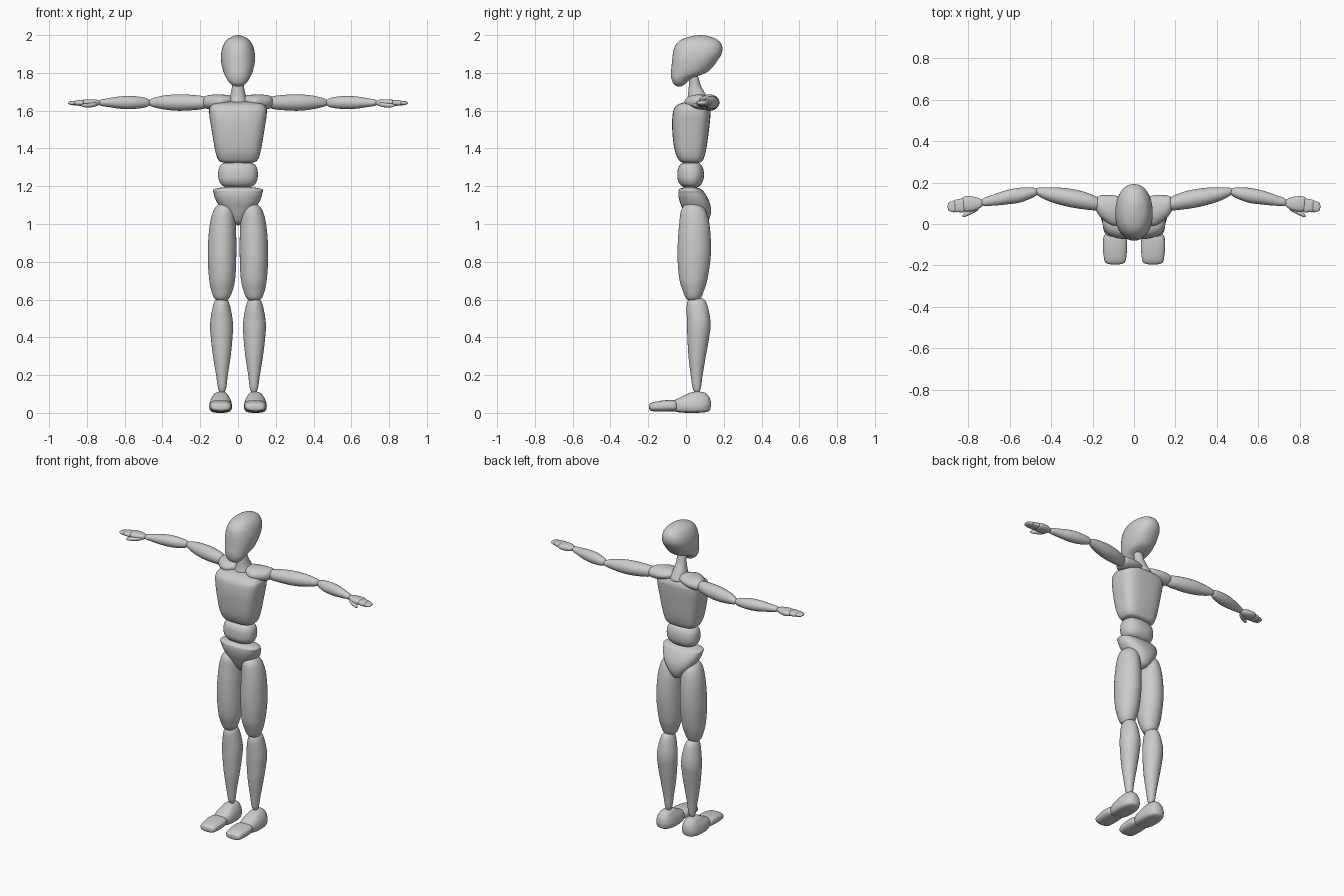
import bpy, bmesh, math

SEG, STEPS = 40, 6


def spline(a, b, c, d, t):
    return [0.5 * (2 * q + (r - p) * t + (2 * p - 5 * q + 4 * r - s) * t * t
                   + (3 * q - p - 3 * r + s) * t ** 3) for p, q, r, s in zip(a, b, c, d)]


def loft(name, rows, axis='z', n=2.0, side=1):
    """Smooth closed body. Row = (pos, u0, u1, v0, v1); first and last row = pole (pos, u, v).
    axis z: u,v = x,y   axis x: u,v = y,z   axis y: u,v = x,z"""
    rows = [(r[0], r[1], r[1], r[2], r[2]) if len(r) == 3 else r for r in rows]
    flip = lambda r: (r[0], r[2], r[1], r[4], r[3])
    ext = [flip(rows[1])] + rows + [flip(rows[-2])]
    rings = []
    for i in range(len(rows) - 1):
        rings += [spline(*ext[i:i + 4], k / STEPS) for k in range(STEPS)]
    rings.append(rows[-1])
    bm = bmesh.new()

    def vert(t, u, v):
        p = {'z': (u, v, t), 'x': (t, u, v), 'y': (u, t, v)}[axis]
        return bm.verts.new((p[0] * side, p[1], p[2]))

    def ring(r):
        t, u0, u1, v0, v1 = r
        out = []
        for k in range(SEG):
            a = 2 * math.pi * k / SEG
            c, s = math.cos(a), math.sin(a)
            cu = math.copysign(abs(c) ** (2 / n), c)
            sv = math.copysign(abs(s) ** (2 / n), s)
            out.append(vert(t, (u0 + u1) / 2 + cu * (u1 - u0) / 2,
                            (v0 + v1) / 2 + sv * (v1 - v0) / 2))
        return out

    loops = [ring(r) for r in rings[1:-1]]
    for a, b in zip(loops, loops[1:]):
        for k in range(SEG):
            j = (k + 1) % SEG
            bm.faces.new((a[k], a[j], b[j], b[k]))
    for lp, r in ((loops[0], rings[0]), (loops[-1], rings[-1])):
        tip = vert(r[0], r[1], r[3])
        for k in range(SEG):
            bm.faces.new((lp[k], lp[(k + 1) % SEG], tip))
    bmesh.ops.recalc_face_normals(bm, faces=bm.faces)
    for f in bm.faces:
        f.smooth = True
    me = bpy.data.meshes.new(name)
    bm.to_mesh(me)
    bm.free()
    ob = bpy.data.objects.new(name, me)
    bpy.context.collection.objects.link(ob)
    return ob


def mid(z, x, y0, y1):
    return (z, -x, x, y0, y1)


# head: egg shape with the chin pushed forward
loft("head", [(1.727, 0, -.035), mid(1.74, .037, -.064, -.005), mid(1.77, .06, -.077, .03),
              mid(1.80, .075, -.08, .105), mid(1.83, .084, -.077, .14),
              mid(1.87, .09, -.073, .17), mid(1.91, .088, -.068, .191),
              mid(1.95, .076, -.053, .188), mid(1.982, .05, -.012, .155),
              (2.0, 0, .075)], n=2.2)
# neck
loft("neck", [(1.63, 0, .06), mid(1.635, .055, .005, .125), mid(1.68, .042, .01, .108),
              mid(1.73, .031, .015, .08), mid(1.79, .027, .018, .06), (1.80, 0, .04)])
# chest: boxy, wider on top
loft("chest", [(1.32, 0, .03), mid(1.326, .08, -.02, .075), mid(1.345, .107, -.042, .093),
               mid(1.40, .123, -.062, .108), mid(1.50, .14, -.073, .122),
               mid(1.58, .152, -.071, .13), mid(1.618, .148, -.058, .129),
               mid(1.64, .115, -.025, .11), (1.65, 0, .045)], n=3.2)
# belly barrel
loft("belly", [(1.187, 0, .025), mid(1.20, .075, -.02, .07), mid(1.228, .1, -.042, .09),
               mid(1.265, .105, -.046, .095), mid(1.30, .099, -.04, .088),
               mid(1.322, .075, -.02, .07), (1.332, 0, .025)], n=2.4)
# pelvis wedge
loft("pelvis", [(.993, 0, .07), mid(1.005, .028, .025, .108), mid(1.04, .056, 0, .128),
                mid(1.08, .089, -.018, .132), mid(1.12, .114, -.034, .123),
                mid(1.16, .128, -.041, .102), mid(1.187, .122, -.032, .075),
                (1.198, 0, .022)], n=2.4)

for side, s in (("left", 1), ("right", -1)):
    # legs
    loft(side + "_thigh", [(1.112, .075, .035), (1.085, .027, .122, -.02, .095),
                           (1.0, .012, .149, -.036, .124), (.85, .009, .16, -.045, .132),
                           (.72, .014, .154, -.037, .116), (.65, .028, .142, -.018, .096),
                           (.603, .05, .122, .003, .075), (.59, .086, .04)], side=s)
    loft(side + "_shin", [(.608, .087, .055), (.59, .05, .124, .008, .105),
                          (.48, .027, .147, .005, .13), (.39, .03, .143, .008, .121),
                          (.30, .039, .132, .013, .105), (.20, .054, .116, .025, .088),
                          (.125, .064, .104, .037, .077), (.10, .085, .057)], side=s)
    # feet in two pieces
    loft(side + "_heel", [(0, .092, .03), (.006, .045, .14, -.055, .115),
                          (.03, .032, .152, -.075, .131), (.06, .036, .148, -.07, .131),
                          (.085, .047, .136, -.025, .122), (.106, .063, .118, .02, .102),
                          (.113, .09, .06)], n=2.5, side=s)
    loft(side + "_toes", [(-.195, .092, .03), (-.188, .047, .136, .012, .05),
                          (-.15, .036, .147, .007, .062), (-.085, .034, .15, .008, .068),
                          (-.05, .045, .138, .012, .062), (-.04, .092, .035)],
         'y', n=2.7, side=s)
    # shoulder cap
    loft(side + "_shoulder", [(.015, .07, 1.655), (.035, .025, .115, 1.628, 1.679),
                              (.09, -.008, .137, 1.61, 1.685), (.14, .015, .14, 1.606, 1.684),
                              (.175, .05, .132, 1.615, 1.675), (.19, .095, 1.645)],
         'x', side=s)
    # arm
    loft(side + "_upper_arm", [(.155, .093, 1.643), (.175, .067, .128, 1.612, 1.673),
                               (.25, .072, .158, 1.602, 1.684), (.33, .086, .173, 1.6, 1.686),
                               (.41, .11, .177, 1.61, 1.677), (.465, .138, .174, 1.625, 1.66),
                               (.48, .158, 1.643)], 'x', side=s)
    loft(side + "_forearm", [(.463, .155, 1.643), (.482, .131, .175, 1.62, 1.665),
                             (.55, .104, .175, 1.609, 1.677), (.62, .094, .162, 1.61, 1.676),
                             (.69, .088, .138, 1.62, 1.665), (.727, .088, .124, 1.627, 1.658),
                             (.738, .106, 1.643)], 'x', side=s)
    # hand: palm, two mitten segments, thumb
    loft(side + "_palm", [(.725, .105, 1.642), (.74, .08, .12, 1.627, 1.656),
                          (.775, .063, .132, 1.62, 1.66), (.812, .06, .134, 1.622, 1.659),
                          (.828, .07, .125, 1.63, 1.652), (.834, .097, 1.641)],
         'x', n=2.4, side=s)
    loft(side + "_fingers", [(.812, .09, 1.641), (.82, .058, .122, 1.628, 1.655),
                             (.845, .057, .12, 1.626, 1.656), (.865, .06, .115, 1.63, 1.652),
                             (.872, .088, 1.641)], 'x', n=2.6, side=s)
    loft(side + "_fingertips", [(.855, .086, 1.641), (.865, .058, .112, 1.629, 1.652),
                                (.885, .06, .108, 1.631, 1.65), (.896, .066, .102, 1.635, 1.647),
                                (.9, .085, 1.641)], 'x', n=2.6, side=s)
    loft(side + "_thumb", [(.745, .085, 1.635), (.755, .065, .092, 1.622, 1.645),
                           (.785, .048, .076, 1.617, 1.64), (.818, .034, .054, 1.619, 1.637),
                           (.829, .038, 1.628)], 'x', side=s)
